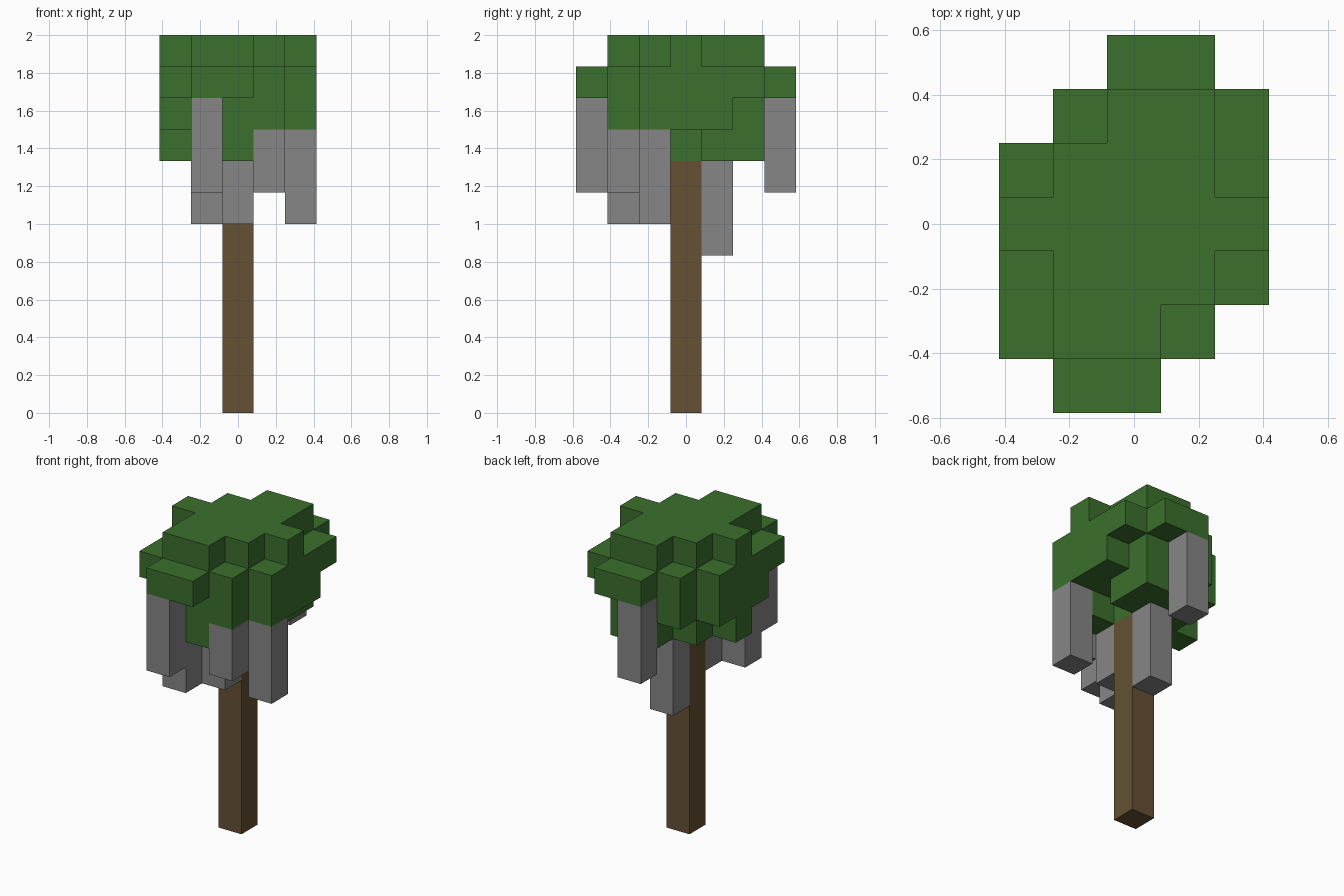
import bpy, bmesh
from mathutils import Vector

CELL = 1 / 6

cube = bpy.data.objects.get("Cube")
if cube:
    bpy.data.objects.remove(cube, do_unlink=True)


def material(name, rgb):
    mat = bpy.data.materials.new(name)
    mat.use_nodes = True
    colour = (*rgb, 1)
    mat.diffuse_color = colour
    mat.node_tree.nodes["Principled BSDF"].inputs["Base Color"].default_value = colour
    return mat


def build_blocks(name, cells, mat):
    """One flat-shaded shell around a set of grid cells, without inner walls."""
    bm = bmesh.new()
    for cell in cells:
        for axis in range(3):
            for sign in (-1, 1):
                near = list(cell)
                near[axis] += sign
                if tuple(near) in cells:
                    continue
                n, u = Vector(), Vector()
                n[axis] = sign / 2
                u[(axis + 1) % 3] = 0.5
                v = n.cross(u) * 2
                mid = Vector(cell) + Vector((0, 0, 0.5)) + n
                corners = (mid - u - v, mid + u - v, mid + u + v, mid - u + v)
                bm.faces.new([bm.verts.new(c * CELL) for c in corners])
    bmesh.ops.remove_doubles(bm, verts=bm.verts, dist=0.001)
    bmesh.ops.dissolve_limit(bm, angle_limit=0.01, verts=bm.verts, edges=bm.edges)
    mesh = bpy.data.meshes.new(name)
    bm.to_mesh(mesh)
    bm.free()
    mesh.materials.append(mat)
    obj = bpy.data.objects.new(name, mesh)
    bpy.context.collection.objects.link(obj)


def column(x, y, bottom, top):
    return {(x, y, z) for z in range(bottom, top)}


leaf_green = material("leaf green", (0.044, 0.162, 0.026))
bark_brown = material("bark brown", (0.133, 0.082, 0.033))
vine_grey = material("vine grey", (0.238, 0.238, 0.238))

# Trunk
build_blocks("trunk", column(0, 0, 0, 8), bark_brown)

# Crown: one plan per layer, rows running from back to front
plans = {
    8: [".....", "..##.", ".###.", "###..", "..##.", "..#..", "....."],
    9: [".....", ".###.", "#####", "#####", "#####", ".###.", "....."],
    10: ["..##.", ".####", "#####", "#####", "#####", "####.", ".##.."],
    11: [".....", "..##.", ".###.", "#####", ".###.", ".##..", "....."],
}
leaves = {(col - 2, 3 - row, z)
          for z, plan in plans.items()
          for row, line in enumerate(plan)
          for col, mark in enumerate(line) if mark == "#"}
build_blocks("leaf_crown", leaves, leaf_green)

# Hanging vines: x, y, bottom and top in cells
vines = [(-1, -3, 7, 10), (-1, -2, 6, 9), (0, -1, 6, 8), (1, -2, 7, 9),
         (2, -1, 6, 9), (0, 1, 5, 8), (0, 3, 7, 10)]
for number, vine in enumerate(vines, 1):
    build_blocks(f"hanging_vine_{number}", column(*vine), vine_grey)
